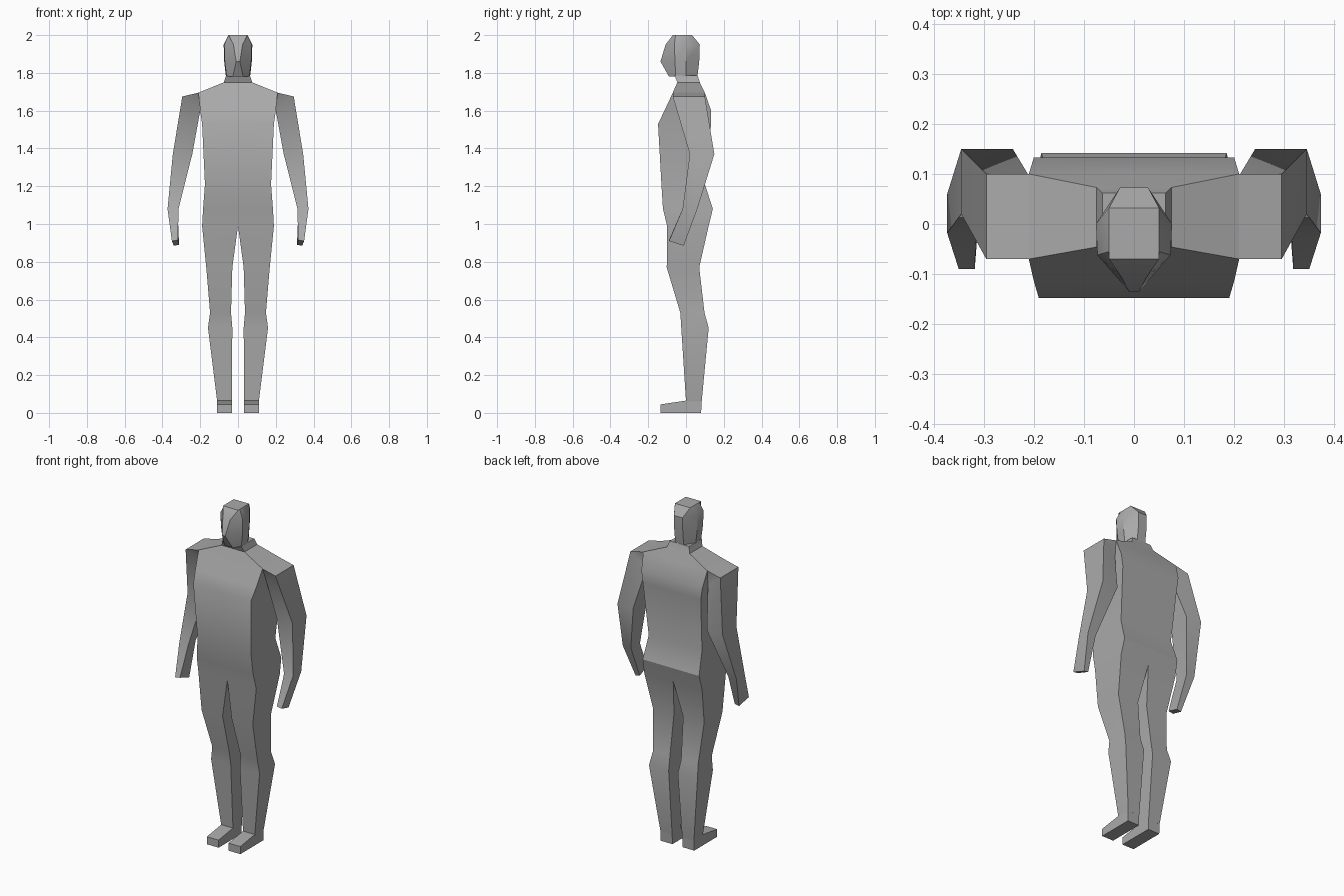
import bpy
import bmesh
import math

if "Cube" in bpy.data.objects:
    bpy.data.objects.remove(bpy.data.objects["Cube"], do_unlink=True)

grey = bpy.data.materials.new("plain grey")
grey.use_nodes = True
colour = (0.4, 0.4, 0.4, 1)
grey.diffuse_color = colour
grey.node_tree.nodes["Principled BSDF"].inputs["Base Color"].default_value = colour


def loft(name, rings, cap_start=True, cap_end=True):
    """Skin a half model through rings of points, then mirror it across x."""
    bm = bmesh.new()
    loops = [[bm.verts.new(p) for p in ring] for ring in rings]
    for low, high in zip(loops, loops[1:]):
        n = len(low)
        for i in range(n):
            j = (i + 1) % n
            bm.faces.new((low[i], low[j], high[j], high[i]))
    if cap_start:
        bm.faces.new(loops[0][::-1])
    if cap_end:
        bm.faces.new(loops[-1])
    # Open the centre plane so both halves weld together
    inner = [f for f in bm.faces if all(abs(v.co.x) < 1e-5 for v in f.verts)]
    bmesh.ops.delete(bm, geom=inner, context="FACES")
    bmesh.ops.remove_doubles(bm, verts=bm.verts, dist=1e-4)
    bmesh.ops.recalc_face_normals(bm, faces=bm.faces)
    mesh = bpy.data.meshes.new(name)
    bm.to_mesh(mesh)
    bm.free()
    mesh.materials.append(grey)
    obj = bpy.data.objects.new(name, mesh)
    bpy.context.collection.objects.link(obj)
    bpy.ops.object.select_all(action="DESELECT")
    obj.select_set(True)
    bpy.context.view_layer.objects.active = obj
    mirror = obj.modifiers.new("mirror", "MIRROR")
    mirror.use_clip = True
    bpy.ops.object.modifier_apply(modifier=mirror.name)
    bpy.ops.object.shade_smooth_by_angle(angle=math.radians(30))
    return obj


def box_ring(x0, x1, y0, y1, z):
    return [(x0, y0, z), (x1, y0, z), (x1, y1, z), (x0, y1, z)]


# Legs and torso: inner x, outer x, front y, back y, height
body = [
    (0.033, 0.11, 0.0, 0.083, 0.06),
    (0.03, 0.159, -0.025, 0.12, 0.45),
    (0.037, 0.148, -0.03, 0.098, 0.53),
    (0.03, 0.168, -0.102, 0.07, 0.77),
    (0, 0.19, -0.1, 0.12, 0.99),
    (0, 0.185, -0.122, 0.142, 1.08),
    (0, 0.175, -0.13, 0.1, 1.21),
    (0, 0.19, -0.148, 0.133, 1.53),
    (0, 0.2, -0.114, 0.133, 1.6),
    (0, 0.21, -0.07, 0.1, 1.695),
    (0, 0.075, -0.046, 0.073, 1.75),
    (0, 0.063, -0.06, 0.062, 1.785),
]
loft("body", [box_ring(*row) for row in body])

# Feet: side profile spanned across the width
foot = [(-0.135, 0), (-0.135, 0.045), (0, 0.065), (0.083, 0.065), (0.08, 0)]
loft("feet", [[(x, y, z) for y, z in foot] for x in (0.033, 0.11)])

# Arms: shoulder wedge, armpit, elbow, wrist, hand
loft("arms", [
    [(0.21, -0.07, 1.695), (0.295, -0.07, 1.675), (0.295, 0.1, 1.675), (0.21, 0.1, 1.695)],
    [(0.2, -0.02, 1.6), (0.295, -0.07, 1.675), (0.295, 0.1, 1.675), (0.2, 0.08, 1.6)],
    [(0.242, 0.02, 1.37), (0.345, 0.02, 1.37), (0.345, 0.15, 1.37), (0.242, 0.15, 1.37)],
    [(0.315, -0.018, 1.08), (0.373, -0.018, 1.08), (0.373, 0.06, 1.08), (0.32, 0.06, 1.08)],
    [(0.318, -0.09, 0.915), (0.35, -0.09, 0.91), (0.34, -0.012, 0.885), (0.312, -0.012, 0.89)],
])

# Head: half outline from face to back of skull at each height
head = [
    (1.78, [(0.027, -0.09), (0.06, -0.055), (0.064, 0), (0.028, 0.06)]),
    (1.86, [(0.01, -0.135), (0.07, -0.058), (0.073, 0), (0.028, 0.07)]),
    (1.95, [(0.024, -0.108), (0.073, -0.062), (0.076, 0), (0.028, 0.073)]),
    (2.0, [(0.05, -0.07), (0.05, -0.055), (0.05, 0), (0.05, 0.032)]),
]
loft("head", [[(0, o[0][1], z)] + [(x, y, z) for x, y in o] + [(0, o[-1][1], z)]
              for z, o in head])
